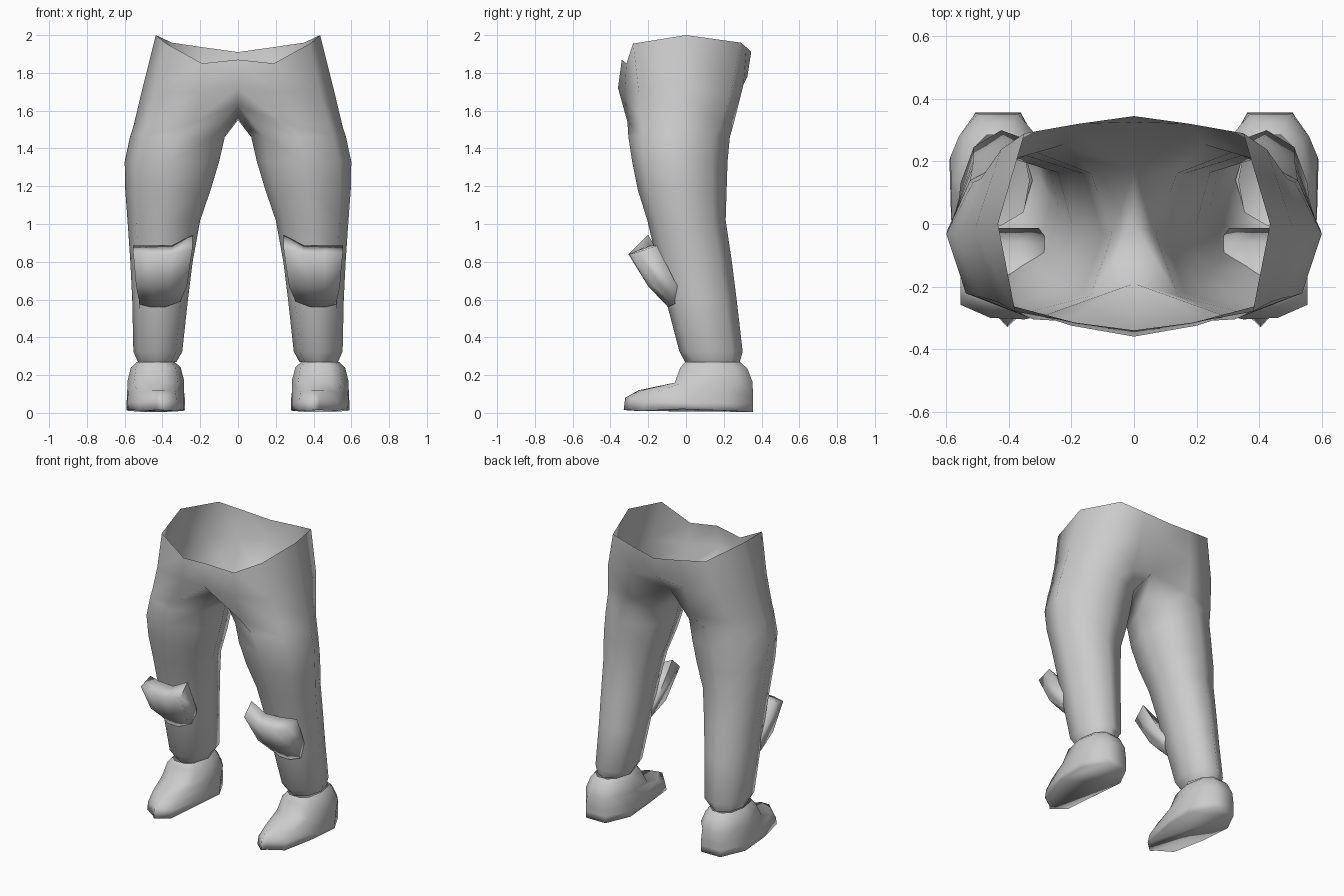
import bpy, bmesh, math

cube = bpy.data.objects.get("Cube")
if cube:
    bpy.data.objects.remove(cube, do_unlink=True)

grey = bpy.data.materials.new("plain grey")
grey.use_nodes = True
COLOUR = (0.6, 0.6, 0.6, 1)
grey.diffuse_color = COLOUR
grey.node_tree.nodes["Principled BSDF"].inputs["Base Color"].default_value = COLOUR


def loft(name, rings, angle, open_spans=0, cap_start=False, cap_end=False):
    """Skin between successive rings, then mirror the result across x = 0.
    The first open_spans bands are not joined end to end."""
    bm = bmesh.new()
    loops = [[bm.verts.new(p) for p in ring] for ring in rings]
    for k, (a, b) in enumerate(zip(loops, loops[1:])):
        n = len(a)
        for i in range(n - 1 if k < open_spans else n):
            j = (i + 1) % n
            bm.faces.new((a[i], b[i], b[j], a[j]))
    if cap_start:
        bm.faces.new(loops[0])
    if cap_end:
        bm.faces.new(loops[-1])
    bmesh.ops.recalc_face_normals(bm, faces=bm.faces)
    mesh = bpy.data.meshes.new(name)
    bm.to_mesh(mesh)
    bm.free()
    obj = bpy.data.objects.new(name, mesh)
    bpy.context.collection.objects.link(obj)
    mesh.materials.append(grey)
    bpy.ops.object.select_all(action='DESELECT')
    obj.select_set(True)
    bpy.context.view_layer.objects.active = obj
    bpy.ops.object.shade_smooth_by_angle(angle=math.radians(angle))
    mirror = obj.modifiers.new("both sides", 'MIRROR')
    mirror.merge_threshold = 0.002
    return obj


def leg_ring(x0, x1, y0, y1, z, corners):
    """Octagon from front-inner round the outside to the inner side.
    corners: fullness at front-inner, front-outer, back-outer, back-inner."""
    cx, cy, rx, ry = (x0 + x1) / 2, (y0 + y1) / 2, (x1 - x0) / 2, (y1 - y0) / 2
    ring = []
    for i in range(8):
        a = math.radians(-135 + 45 * i)
        k = corners[i // 2] if i % 2 == 0 else 1.0
        ring.append((cx + rx * k * math.cos(a), cy + ry * k * math.sin(a), z))
    return ring


# Trousers: open waist, hips, crotch, then the leg (left half)
waist = [(0, -.34, 1.87), (.19, -.315, 1.85), (.38, -.28, 1.955), (.435, 0, 2),
         (.35, .29, 1.96), (.18, .32, 1.935), (0, .345, 1.91)]
hips = [(0, -.36, 1.72), (.2, -.325, 1.7), (.435, -.25, 1.7), (.51, -.02, 1.7),
        (.425, .238, 1.7), (.2, .305, 1.74), (0, .325, 1.78)]
crotch = [(0, -.19, 1.63), (.23, -.31, 1.54), (.482, -.235, 1.53), (.553, -.03, 1.52),
          (.462, .185, 1.53), (.22, .255, 1.54), (0, .17, 1.63), (0, 0, 1.55)]
full = (1.06, 1.06, .96, 1.1)
leg = [leg_ring(*r) for r in (
    (.07, .572, -.305, .232, 1.46, (1.02, 1.03, .95, 1.04)),
    (.10, .60, -.285, .22, 1.33, (1.06, 1.06, .93, 1.08)),
    (.145, .597, -.255, .215, 1.18, full), (.20, .585, -.205, .21, 1.02, full),
    (.24, .57, -.153, .243, .80, full), (.265, .56, -.107, .268, .60, full),
    (.295, .554, -.035, .30, .325, full), (.325, .53, -.005, .285, .27, (1, 1, 1, 1)))]
loft("trousers", [waist, hips, crotch] + leg, 80, open_spans=2)


def shoe_ring(half, cx=.435):
    """Outline from toe to heel on the outer side, and back on the inner side.
    The outer side of the toe is trimmed so the tip leans inwards."""
    outer = []
    for dx, y, z in half:
        trim = .15 * max(0, -.1 - y)
        outer.append((cx + dx - trim, y + trim * .8, z))
    inner = [(cx - dx, y, z) for dx, y, z in reversed(half)]
    return outer + inner


# Shoes: ankle opening widening over the heel, instep and toe, closed by the sole
shoe = [
    [(.04, -.005, .27), (.08, .03, .27), (.10, .14, .27), (.08, .24, .27), (.035, .285, .27)],
    [(.05, -.03, .24), (.105, .01, .24), (.132, .14, .24), (.105, .26, .24), (.045, .325, .235)],
    [(.05, -.06, .16), (.118, -.03, .155), (.15, .14, .17), (.125, .28, .17), (.065, .352, .165)],
    [(.045, -.25, .12), (.105, -.17, .11), (.148, .05, .10), (.152, .215, .10), (.072, .355, .09)],
    [(.03, -.322, .08), (.11, -.24, .06), (.15, .02, .05), (.155, .205, .05), (.073, .356, .05)],
    [(.03, -.33, .015), (.11, -.255, .01), (.145, -.02, .02), (.155, .20, .012), (.073, .356, .005)],
]
loft("shoes", [shoe_ring(r) for r in shoe], 100, cap_end=True)


# Knee pads: thick tilted plates, lofted sideways from the inner to the outer edge
def pad_section(x, low_x, back, top, dy, low):
    mid_x = x + (low_x - x) * .45
    return [(x, *back), (x, *top), (mid_x, -.20 + dy, .67),
            (low_x, -.095 + dy, low), (low_x, -.012, .61), (mid_x, -.06, .70)]


pad = [pad_section(.242, .305, (-.20, .943), (-.28, .865), .03, .59),
       pad_section(.35, .385, (-.20, .887), (-.305, .84), 0, .56),
       pad_section(.46, .46, (-.19, .886), (-.30, .84), 0, .56),
       pad_section(.555, .52, (-.155, .885), (-.258, .85), .03, .575)]
loft("knee_pads", pad, 100, cap_start=True, cap_end=True)
